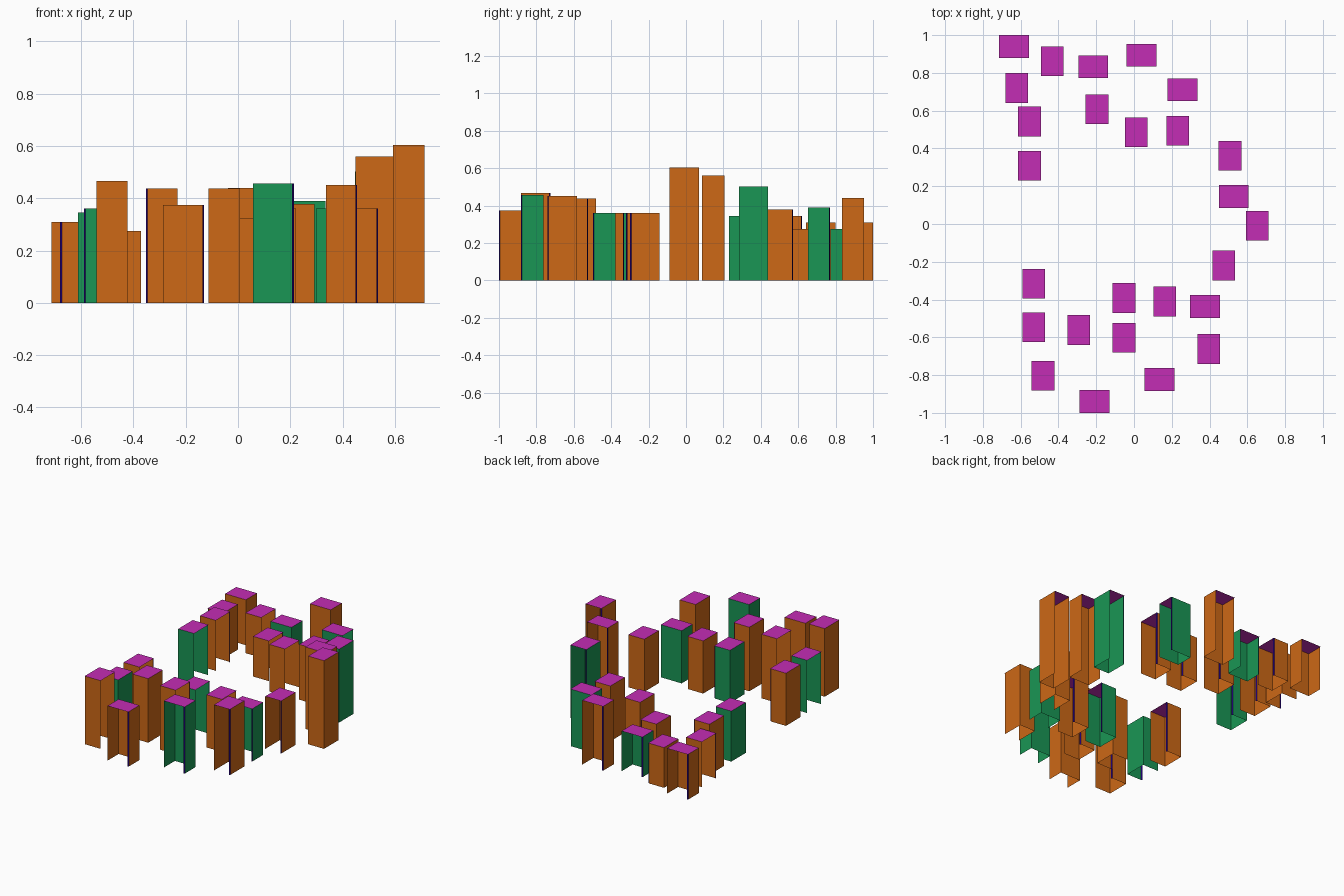
import bpy, bmesh
from mathutils import Matrix

cube = bpy.data.objects.get("Cube")
if cube:
    bpy.data.objects.remove(cube, do_unlink=True)


def material(name, colour):
    m = bpy.data.materials.new(name)
    m.use_nodes = True
    m.diffuse_color = (*colour, 1)
    m.node_tree.nodes["Principled BSDF"].inputs["Base Color"].default_value = (*colour, 1)
    return m


ORANGE = material("orange wall", (0.61, 0.138, 0.008))
GREEN = material("green wall", (0.01, 0.305, 0.09))
PURPLE = material("purple roof", (0.55, 0.026, 0.46))
NAVY = material("navy post", (0.02, 0.0, 0.25))

LONG, SHORT, POST = 0.157, 0.12, 0.006
# Quarter turns that point the open side of a building
TURNS = {"front": 0, "left": 1, "back": 2, "right": 3}


def building(name, x, y, height, wall, axis, opening):
    """Three walls under a flat roof, with a slim post on one open corner."""
    bm = bmesh.new()
    turn = TURNS[opening]
    # Half sizes, with the long side along the given axis once turned
    a, b = LONG / 2, SHORT / 2
    if (turn % 2 == 1) != (axis == "y"):
        a, b = b, a

    def quad(points, slot):
        bm.faces.new([bm.verts.new(p) for p in points]).material_index = slot

    # Walls run around the plan from one open corner to the other
    plan = [(a, -b + POST), (a, b), (-a, b), (-a, -b)]
    for (px, py), (qx, qy) in zip(plan, plan[1:]):
        quad([(px, py, 0), (qx, qy, 0), (qx, qy, height), (px, py, height)], 0)
    # Roof
    quad([(-a, -b, height), (a, -b, height), (a, b, height), (-a, b, height)], 1)
    # Corner post, a slanted strip
    quad([(a - POST, -b, 0), (a, -b + POST, 0),
          (a, -b + POST, height), (a - POST, -b, height)], 2)
    bmesh.ops.remove_doubles(bm, verts=bm.verts, dist=0.0001)
    bm.transform(Matrix.Rotation(turn * 1.5707963, 4, "Z"))
    mesh = bpy.data.meshes.new(name)
    bm.to_mesh(mesh)
    bm.free()
    for m in (wall, PURPLE, NAVY):
        mesh.materials.append(m)
    ob = bpy.data.objects.new(name, mesh)
    ob.location = (x, y, 0)
    bpy.context.collection.objects.link(ob)


# Back row, curved left side, then front row
BUILDINGS = [
    (-0.635, 0.94, 0.31, ORANGE, "x", "back"),
    (-0.432, 0.862, 0.275, ORANGE, "y", "left"),
    (-0.215, 0.832, 0.275, GREEN, "x", "back"),
    (0.04, 0.893, 0.44, ORANGE, "x", "back"),
    (-0.62, 0.72, 0.31, ORANGE, "y", "right"),
    (-0.553, 0.543, 0.345, ORANGE, "y", "left"),
    (-0.553, 0.308, 0.345, GREEN, "y", "left"),
    (-0.196, 0.608, 0.275, ORANGE, "y", "left"),
    (0.012, 0.486, 0.322, ORANGE, "y", "left"),
    (0.257, 0.711, 0.39, GREEN, "x", "left"),
    (0.232, 0.494, 0.378, ORANGE, "y", "left"),
    (0.508, 0.361, 0.502, GREEN, "y", "back"),
    (0.528, 0.146, 0.56, ORANGE, "x", "back"),
    (0.653, -0.01, 0.603, ORANGE, "y", "back"),
    (0.475, -0.22, 0.36, ORANGE, "y", "front"),
    (-0.53, -0.316, 0.36, ORANGE, "y", "left"),
    (-0.53, -0.546, 0.36, GREEN, "y", "right"),
    (-0.482, -0.804, 0.466, ORANGE, "y", "left"),
    (-0.209, -0.94, 0.375, ORANGE, "x", "front"),
    (-0.292, -0.561, 0.438, ORANGE, "y", "right"),
    (-0.053, -0.392, 0.36, GREEN, "y", "left"),
    (-0.053, -0.602, 0.438, ORANGE, "y", "left"),
    (0.162, -0.41, 0.36, ORANGE, "y", "left"),
    (0.376, -0.437, 0.36, GREEN, "x", "front"),
    (0.396, -0.662, 0.45, ORANGE, "y", "front"),
    (0.135, -0.823, 0.456, GREEN, "x", "front"),
]
for i, row in enumerate(BUILDINGS, 1):
    building(f"building_{i}", *row)
